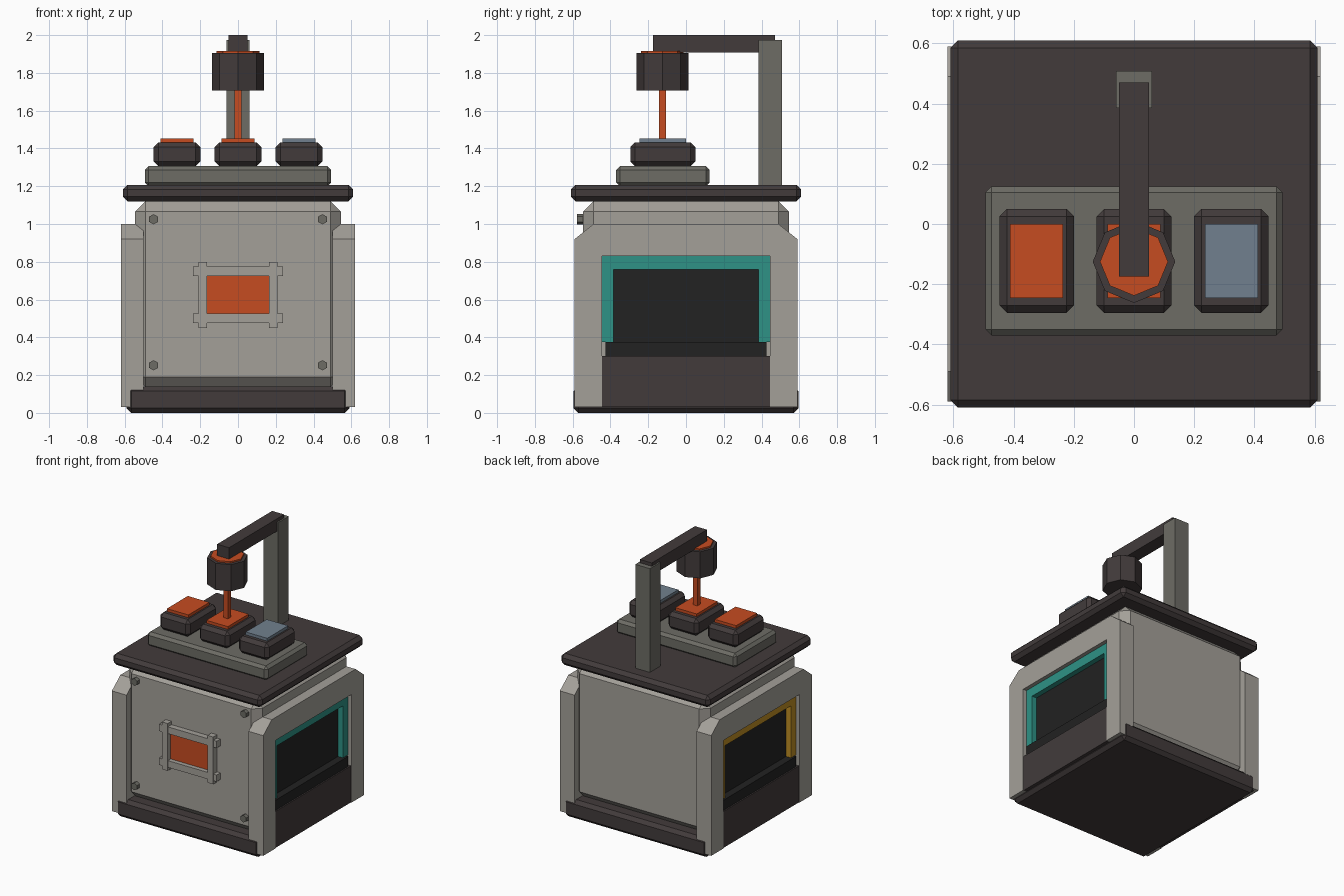
import bpy, bmesh, math
from mathutils import Matrix

if "Cube" in bpy.data.objects:
    bpy.data.objects.remove(bpy.data.objects["Cube"])


def material(name, r, g, b):
    """Flat material from a display colour, stored as linear."""
    lin = [((c / 255 + 0.055) / 1.055) ** 2.4 for c in (r, g, b)] + [1]
    m = bpy.data.materials.new(name)
    m.use_nodes = True
    m.diffuse_color = lin
    bsdf = next(n for n in m.node_tree.nodes if n.type == 'BSDF_PRINCIPLED')
    bsdf.inputs["Base Color"].default_value = lin
    return m


LIGHT = material("light grey", 164, 160, 153)
GREY = material("olive grey", 109, 108, 101)
DARK = material("dark brown", 66, 59, 59)
BLACK = material("black", 34, 34, 34)
ORANGE = material("orange", 198, 76, 33)
BLUE = material("slate blue", 113, 128, 142)
TEAL = material("teal", 46, 146, 134)
YELLOW = material("amber", 190, 141, 36)


def finish(name, bm, mat):
    bmesh.ops.recalc_face_normals(bm, faces=bm.faces[:])
    me = bpy.data.meshes.new(name)
    bm.to_mesh(me)
    bm.free()
    me.materials.append(mat)
    ob = bpy.data.objects.new(name, me)
    bpy.context.scene.collection.objects.link(ob)
    return ob


def box(name, mat, x, y, z, chamfer=0):
    """Box from (min, max) ranges, with optional chamfered edges."""
    bm = bmesh.new()
    bmesh.ops.create_cube(bm, size=1)
    for v in bm.verts:
        for i, (lo, hi) in enumerate((x, y, z)):
            v.co[i] = lo if v.co[i] < 0 else hi
    if chamfer:
        bmesh.ops.bevel(bm, geom=bm.edges[:], offset=chamfer, segments=1,
                        profile=0.5, affect='EDGES')
    return finish(name, bm, mat)


def prism(name, mat, sides, radius, base, height, tilt=0):
    """Regular prism standing on base, tilted about x."""
    bm = bmesh.new()
    bmesh.ops.create_cone(bm, cap_ends=True, segments=sides, radius1=radius,
                          radius2=radius, depth=height)
    bmesh.ops.transform(bm, verts=bm.verts[:], matrix=Matrix.Translation(base)
                        @ Matrix.Rotation(tilt, 4, 'X')
                        @ Matrix.Translation((0, 0, height / 2)))
    return finish(name, bm, mat)


def slab(name, mat, half, x0, x1):
    """Profile in y and z, mirrored in y, extruded from x0 to x1."""
    outline = half + [(-y, z) for y, z in reversed(half)]
    bm = bmesh.new()
    face = bm.faces.new([bm.verts.new((x0, y, z)) for y, z in outline])
    new = bmesh.ops.extrude_face_region(bm, geom=[face])["geom"]
    moved = [v for v in new if isinstance(v, bmesh.types.BMVert)]
    bmesh.ops.translate(bm, verts=moved, vec=(x1 - x0, 0, 0))
    return finish(name, bm, mat)


def sym(v):
    return (-v, v)


# Main housing
box("base", DARK, sym(0.59), sym(0.595), (0, 0.14), 0.025)
box("body", LIGHT, sym(0.545), sym(0.545), (0.135, 1.12), 0.055)
box("lid", DARK, sym(0.61), sym(0.61), (1.12, 1.207), 0.025)

# Side panels with recessed windows
arch = [(0.445, 0.03), (0.59, 0.03), (0.59, 0.92), (0.49, 1.0)]
for side, s, colour in (("left", 1, TEAL), ("right", -1, YELLOW)):
    def span(a, b):
        return tuple(sorted((s * a, s * b)))
    slab(side + "_panel", LIGHT, [(0.445, 0.83)] + arch, s * 0.5, s * 0.62)
    slab(side + "_window_frame", colour,
         [(0.385, 0.76), (0.385, 0.375), (0.445, 0.375), (0.445, 0.83)],
         s * 0.54, s * 0.59)
    box(side + "_window", BLACK, span(0.54, 0.55), sym(0.386), (0.375, 0.761))
    box(side + "_ledge", BLACK, span(0.54, 0.605), sym(0.425), (0.30, 0.375))
    box(side + "_lower_plate", DARK, span(0.54, 0.615), sym(0.445), (0.03, 0.30))

# Front display with crossed frame bars
box("display", ORANGE, sym(0.165), (-0.555, -0.54), (0.525, 0.725))
for i, z in enumerate((0.475, 0.725)):
    box(f"display_bar_{i}", LIGHT, sym(0.237), (-0.588, -0.54), (z, z + 0.05))
for i, x in enumerate((-0.21, 0.163)):
    box(f"display_post_{i}", LIGHT, (x, x + 0.047), (-0.59, -0.54), (0.45, 0.8))

# Front bolts
for x in sym(0.447):
    for z in (0.252, 1.025):
        prism("bolt", GREY, 6, 0.027, (x, -0.54, z), 0.036, math.pi / 2)

# Control deck with three buttons
box("control_deck", GREY, sym(0.493), (-0.37, 0.125), (1.2, 1.306), 0.02)
for name, x, colour in (("right", -0.323, ORANGE), ("middle", 0, ORANGE),
                        ("left", 0.323, BLUE)):
    box(name + "_button_base", DARK, (x - 0.124, x + 0.124),
        (-0.295, 0.05), (1.306, 1.432), 0.025)
    box(name + "_button_cap", colour, (x - 0.088, x + 0.088),
        (-0.245, 0), (1.42, 1.453))

# Overhead press
box("post", GREY, sym(0.06), (0.385, 0.508), (1.2, 1.975))
box("arm", DARK, sym(0.049), (-0.175, 0.47), (1.908, 2.0))
prism("drum", DARK, 8, 0.137, (0, -0.125, 1.708), 0.197)
prism("drum_cap", ORANGE, 8, 0.113, (0, -0.125, 1.9), 0.016)
box("rod", ORANGE, sym(0.018), (-0.143, -0.107), (1.44, 1.72))
